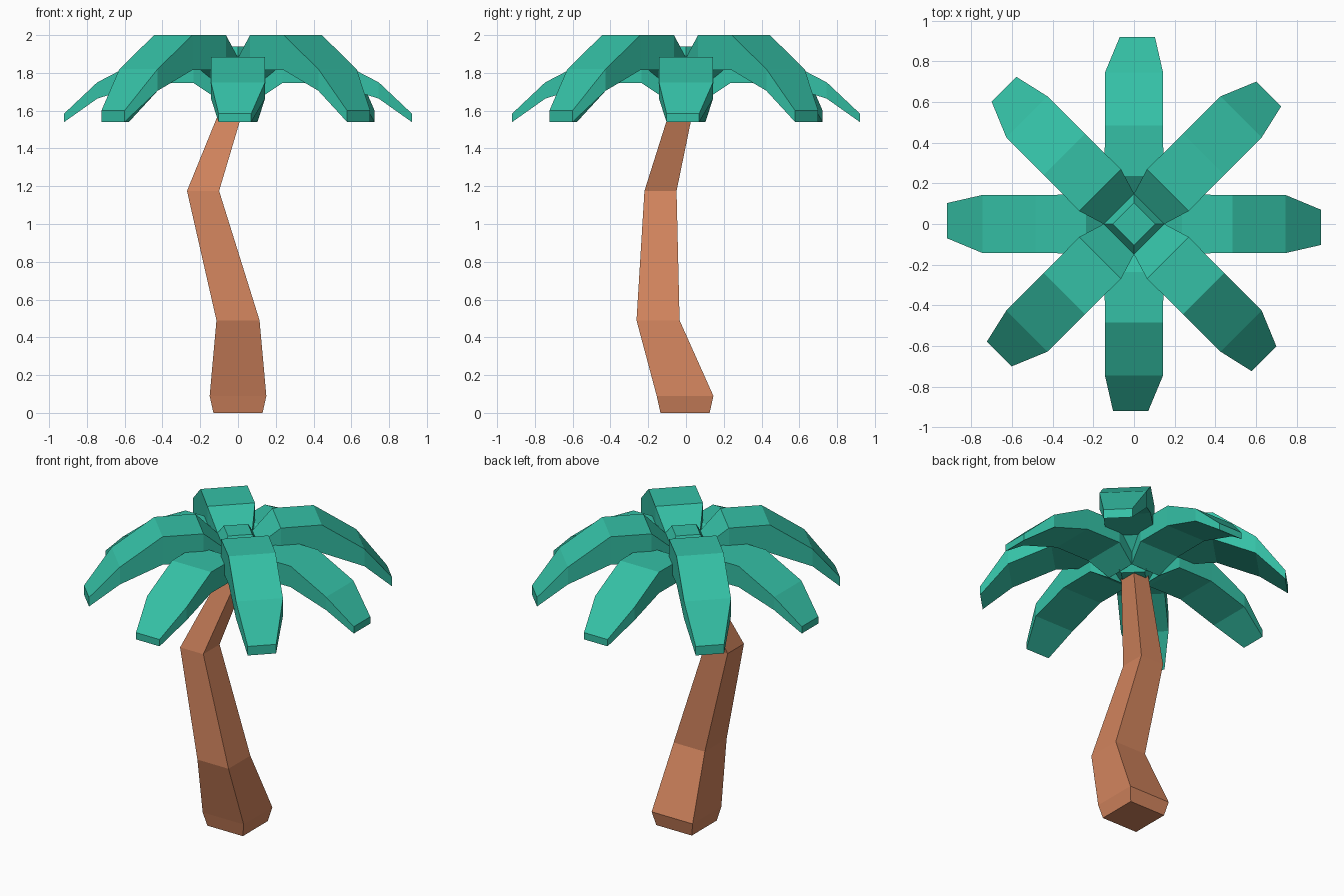
import bpy, bmesh
from math import pi
from mathutils import Matrix

if "Cube" in bpy.data.objects:
    bpy.data.objects.remove(bpy.data.objects["Cube"])


def material(name, color):
    m = bpy.data.materials.new(name)
    m.diffuse_color = color
    m.use_nodes = True
    m.node_tree.nodes["Principled BSDF"].inputs["Base Color"].default_value = m.diffuse_color
    return m


def loft(name, rings, mat, matrix=Matrix.Identity(4)):
    """Join equal-length rings of points into a closed flat-shaded solid."""
    bm = bmesh.new()
    loops = [[bm.verts.new(matrix @ Matrix.Translation(p).translation) for p in r] for r in rings]
    n = len(loops[0])
    for a, b in zip(loops, loops[1:]):
        for i in range(n):
            j = (i + 1) % n
            bm.faces.new((a[i], a[j], b[j], b[i]))
    bm.faces.new(loops[0])
    bm.faces.new(loops[-1])
    bmesh.ops.recalc_face_normals(bm, faces=bm.faces)
    mesh = bpy.data.meshes.new(name)
    bm.to_mesh(mesh)
    bm.free()
    mesh.materials.append(mat)
    obj = bpy.data.objects.new(name, mesh)
    bpy.context.collection.objects.link(obj)
    return obj


bark = material("bark", (0.64, 0.23, 0.11, 1))
green = material("leaf_green", (0.035, 0.53, 0.38, 1))

# Trunk: square sections (centre x, centre y, z, half width)
trunk = [(0, -0.005, 0, 0.13), (0, -0.005, 0.09, 0.15), (0, -0.148, 0.49, 0.114),
         (-0.185, -0.135, 1.175, 0.085), (0.007, 0.007, 1.72, 0.055)]
corners = [(-1, -1), (1, -1), (1, 1), (-1, 1)]
loft("trunk", [[(x + h * i, y + h * j, z) for i, j in corners] for x, y, z, h in trunk], bark)

# Leaf sections: radius, left edge, right edge, top z, bottom z
leaf = [(0.106, -0.106, 0.106, 1.88, 1.70), (0.235, -0.145, 0.145, 2.0, 1.815),
        (0.485, -0.143, 0.143, 2.0, 1.815), (0.745, -0.143, 0.143, 1.82, 1.705),
        (0.92, -0.103, 0.07, 1.60, 1.54)]
TIP_Z = 1.54

# Eight leaves; the ones along the axes are flatter
for k in range(8):
    s = 0.75 if k % 2 == 0 else 1.0
    rings = []
    for r, lo, hi, top, bot in leaf:
        t, b = TIP_Z + s * (top - TIP_Z), TIP_Z + s * (bot - TIP_Z)
        rings.append([(r, lo, b), (r, hi, b), (r, hi, t), (r, lo, t)])
    loft(f"leaf_{k + 1}", rings, green, Matrix.Rotation(k * pi / 4, 4, 'Z'))

# Diamond crown bud joining the leaves
diamond = [(1, 0), (0, 1), (-1, 0), (0, -1)]
loft("crown_bud", [[(r * x, r * y, z) for x, y in diamond]
                   for r, z in [(0.10, 1.65), (0.15, 1.70), (0.15, 1.88), (0.105, 1.94)]], green)
